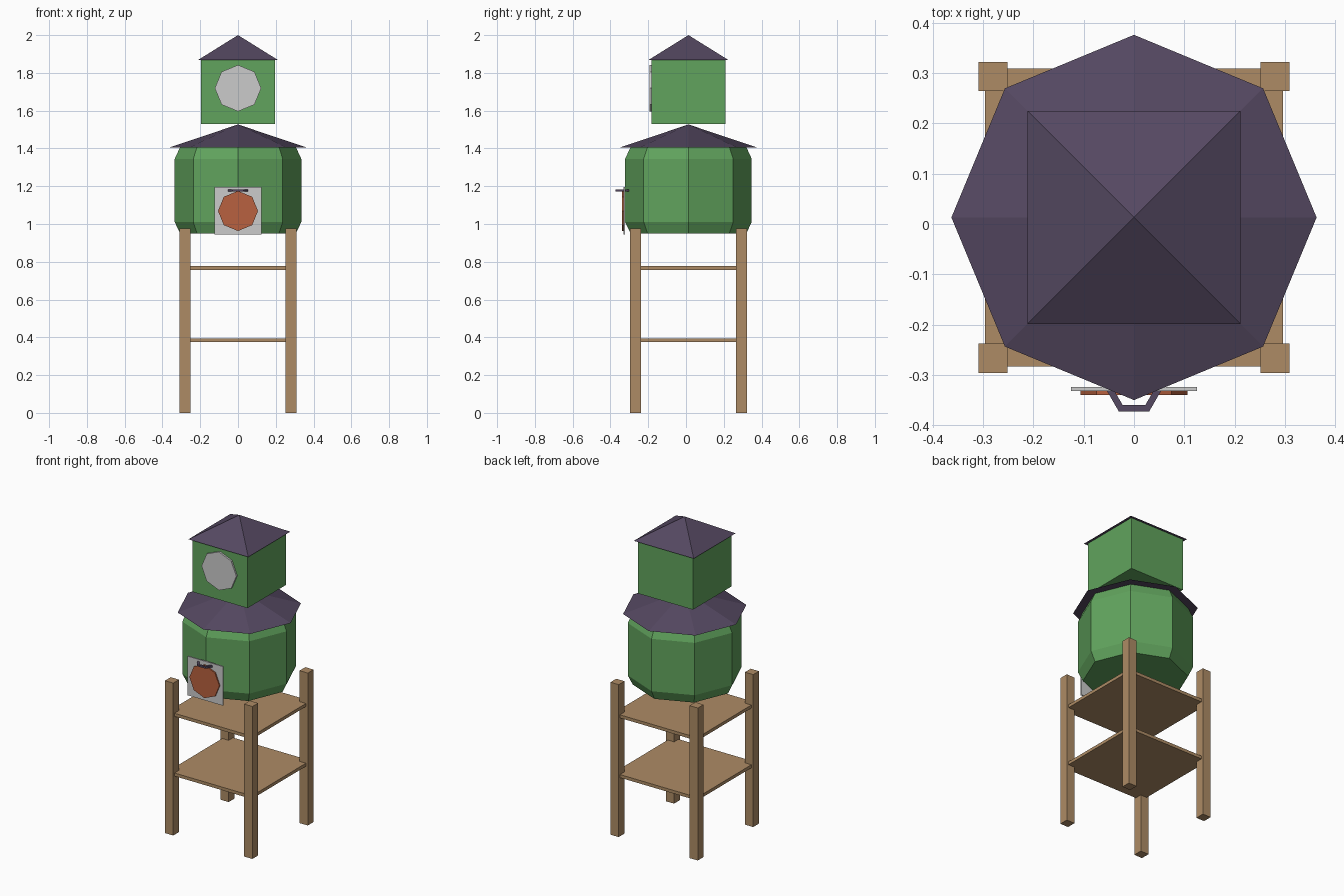
import bpy, bmesh
from math import pi, sin, cos

if "Cube" in bpy.data.objects:
    bpy.data.objects.remove(bpy.data.objects["Cube"])

CY = 0.013  # the tower's own axis sits slightly behind the origin


def material(name, rgb):
    m = bpy.data.materials.new(name)
    m.diffuse_color = (*rgb, 1)
    m.use_nodes = True
    m.node_tree.nodes["Principled BSDF"].inputs["Base Color"].default_value = m.diffuse_color
    return m


GREEN = material("green_paint", (0.12, 0.37, 0.11))
WOOD = material("wood", (0.42, 0.26, 0.13))
ROOF = material("roof_slate", (0.09, 0.065, 0.12))
RUST = material("rust_red", (0.48, 0.12, 0.05))


def finish(name, bm, mat=None):
    bmesh.ops.remove_doubles(bm, verts=bm.verts, dist=1e-5)
    bmesh.ops.recalc_face_normals(bm, faces=bm.faces)
    me = bpy.data.meshes.new(name)
    bm.to_mesh(me)
    bm.free()
    ob = bpy.data.objects.new(name, me)
    bpy.context.collection.objects.link(ob)
    if mat:
        me.materials.append(mat)
    return ob


def box(name, lo, hi, mat=None):
    bm = bmesh.new()
    bmesh.ops.create_cube(bm, size=1)
    for v in bm.verts:
        v.co = [(a + b) / 2 + c * (b - a) for a, b, c in zip(lo, hi, v.co)]
    return finish(name, bm, mat)


def lathe(name, profile, sides, mat=None, start=0.0, closed=False, cy=CY):
    """Faceted solid of revolution about z from (radius, z) points."""
    bm = bmesh.new()
    rings = [[bm.verts.new((r * cos(start + 2 * pi * i / sides),
                            cy + r * sin(start + 2 * pi * i / sides), z))
              for i in range(sides)] for r, z in profile]
    pairs = list(zip(rings, rings[1:]))
    if closed:
        pairs.append((rings[-1], rings[0]))
    for a, b in pairs:
        for i in range(sides):
            j = (i + 1) % sides
            bm.faces.new((a[i], a[j], b[j], b[i]))
    if not closed:
        bm.faces.new(rings[0])
        if profile[-1][0] > 0:
            bm.faces.new(rings[-1])
    return finish(name, bm, mat)


def disc(name, r, z, y0, y1, mat=None):
    """Upright octagonal plate facing -y."""
    bm = bmesh.new()
    front, back = ([bm.verts.new((r * cos(i * pi / 4), y, z + r * sin(i * pi / 4)))
                    for i in range(8)] for y in (y0, y1))
    for i in range(8):
        j = (i + 1) % 8
        bm.faces.new((front[i], front[j], back[j], back[i]))
    bm.faces.new(front)
    bm.faces.new(back)
    return finish(name, bm, mat)


# four legs
for sx, side in ((-1, "left"), (1, "right")):
    for sy, end in ((-1, "front"), (1, "back")):
        x, y = sx * 0.28, CY + sy * 0.28
        box(f"{end}_{side}_leg", (x - 0.029, y - 0.029, 0), (x + 0.029, y + 0.029, 0.975), WOOD)

# two platforms between the legs
for name, z in (("lower_platform", 0.375), ("upper_platform", 0.757)):
    box(name, (-0.296, CY - 0.296, z), (0.296, CY + 0.296, z + 0.02), WOOD)

# tank and its roof
lathe("tank", [(0.306, 0.95), (0.335, 1.01), (0.335, 1.345), (0.306, 1.408)], 8, GREEN)
lathe("tank_roof", [(0.363, 1.405), (0, 1.527)], 8, ROOF)

# upper room and its roof
box("upper_room", (-0.195, CY - 0.195, 1.53), (0.195, CY + 0.195, 1.868), GREEN)
lathe("upper_roof", [(0.212 * 2 ** 0.5, 1.868), (0, 2.0)], 4, ROOF, start=pi / 4)

# round window, hatch and handle on the front
disc("round_window", 0.123, 1.719, -0.193, -0.182)
box("hatch_frame", (-0.125, -0.332, 0.945), (0.125, -0.324, 1.195))
disc("hatch_door", 0.106, 1.069, -0.340, -0.331, RUST)
lathe("hatch_handle", [(0.06, 1.172), (0.06, 1.183), (0.045, 1.183), (0.045, 1.172)],
      6, ROOF, closed=True, cy=-0.321)
